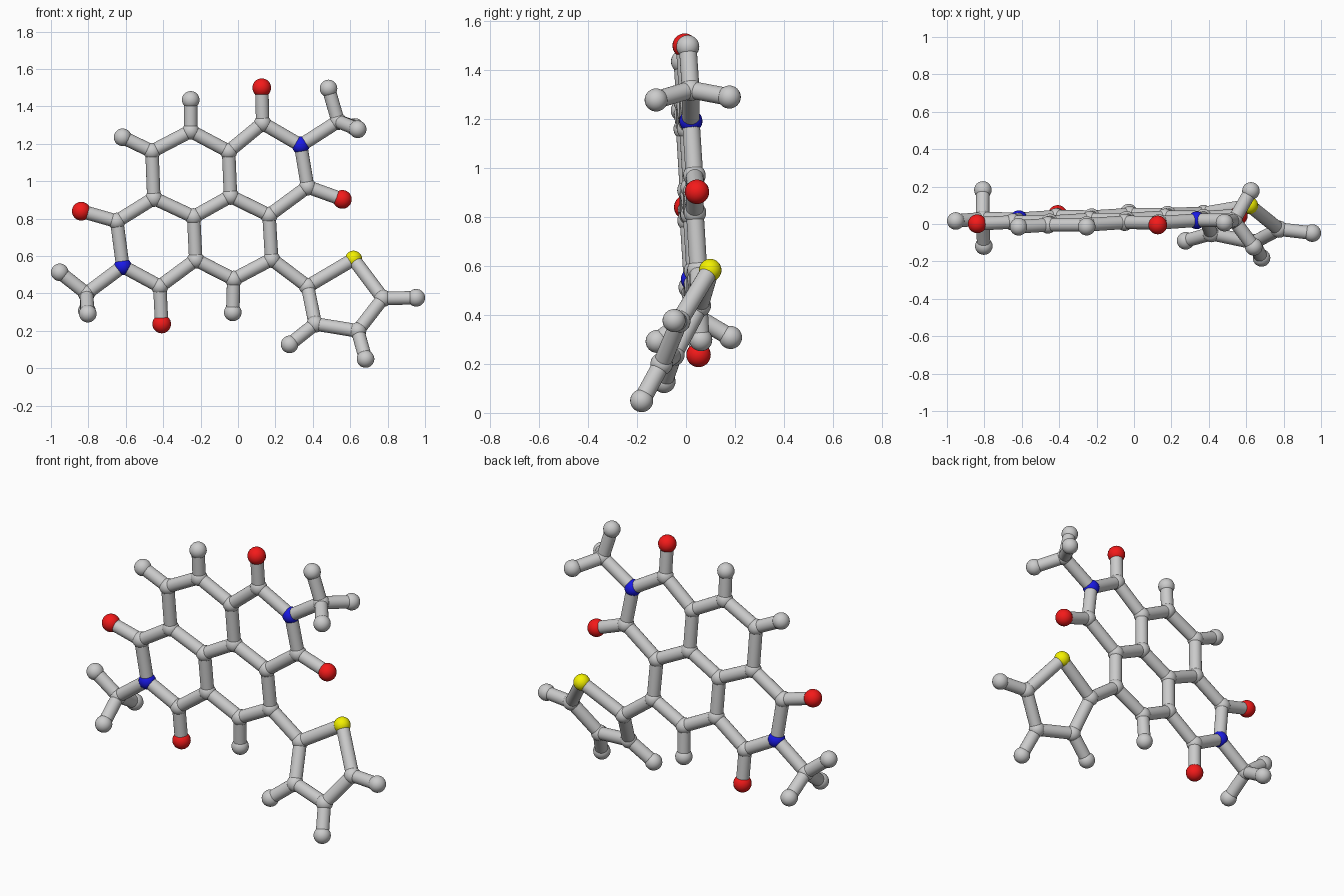
import bpy, bmesh
from mathutils import Vector, Matrix
from itertools import combinations

if "Cube" in bpy.data.objects:
    bpy.data.objects.remove(bpy.data.objects["Cube"])

STICK_R = 0.036
BALL_R = {"carbon": 0.046, "hydrogen": 0.047, "oxygen": 0.05, "nitrogen": 0.047, "sulfur": 0.046}
COLOURS = {"oxygen": (0.9, 0.01, 0.01, 1), "nitrogen": (0.01, 0.01, 0.8, 1), "sulfur": (0.9, 0.88, 0.0, 1)}


def core(x, z):
    """Point on the nearly upright plane of the fused rings."""
    return Vector((x, 0.079 + 0.034 * x - 0.059 * z, z))


def side(x, z):
    """Point on the tilted plane of the five-sided ring."""
    return Vector((x, -0.12 - 0.127 * x + 0.51 * z, z))


atoms = []


def add(kind, plane, points):
    atoms.extend((kind, plane(*p)) for p in points)


# Fused six-sided rings
add("carbon", core, [
    (-0.46, 1.16), (-0.253, 1.268), (-0.05, 1.16), (-0.04, 0.92), (-0.237, 0.81), (-0.45, 0.909),
    (0.132, 1.31), (0.372, 0.97), (0.166, 0.818), (0.18, 0.583), (-0.023, 0.476), (-0.226, 0.58),
    (-0.648, 0.786), (-0.418, 0.438)])
add("nitrogen", core, [(0.335, 1.192), (-0.616, 0.545)])
add("oxygen", core, [(0.127, 1.5), (0.558, 0.903), (-0.838, 0.84), (-0.408, 0.237)])
add("hydrogen", core, [(-0.617, 1.235), (-0.253, 1.435), (-0.028, 0.299)])

# Three-armed end groups
add("carbon", core, [(0.535, 1.32), (-0.81, 0.4)])
add("hydrogen", core, [(0.484, 1.496), (-0.953, 0.513)])
for p in [(0.64, -0.122, 1.278), (0.625, 0.177, 1.29), (-0.803, -0.118, 0.292), (-0.808, 0.182, 0.308)]:
    atoms.append(("hydrogen", Vector(p)))

# Five-sided ring
add("carbon", side, [(0.372, 0.438), (0.775, 0.374), (0.64, 0.2), (0.413, 0.237)])
add("sulfur", side, [(0.618, 0.583)])
add("hydrogen", side, [(0.953, 0.377), (0.682, 0.05), (0.276, 0.128)])


def finish(bm, name, kind=None):
    mesh = bpy.data.meshes.new(name)
    bm.to_mesh(mesh)
    bm.free()
    ob = bpy.data.objects.new(name, mesh)
    bpy.context.collection.objects.link(ob)
    if kind in COLOURS:
        mat = bpy.data.materials.new(kind)
        mat.diffuse_color = COLOURS[kind]
        mat.use_nodes = True
        mat.node_tree.nodes["Principled BSDF"].inputs["Base Color"].default_value = mat.diffuse_color
        mesh.materials.append(mat)
    bpy.ops.object.select_all(action="DESELECT")
    bpy.context.view_layer.objects.active = ob
    ob.select_set(True)
    bpy.ops.object.shade_smooth_by_angle()


# Balls, one object per kind
for kind, r in BALL_R.items():
    bm = bmesh.new()
    for k, p in atoms:
        if k == kind:
            bmesh.ops.create_uvsphere(bm, u_segments=24, v_segments=16, radius=r,
                                      matrix=Matrix.Translation(p))
    finish(bm, kind + "_balls", kind)

# Sticks between neighbouring balls
bm = bmesh.new()
for (ka, a), (kb, b) in combinations(atoms, 2):
    d = b - a
    if ka == kb == "hydrogen" or d.length > 0.31:
        continue
    turn = d.to_track_quat("Z", "Y").to_matrix().to_4x4()
    bmesh.ops.create_cone(bm, cap_ends=True, segments=24, radius1=STICK_R, radius2=STICK_R,
                          depth=d.length, matrix=Matrix.Translation((a + b) / 2) @ turn)
finish(bm, "bond_sticks")
